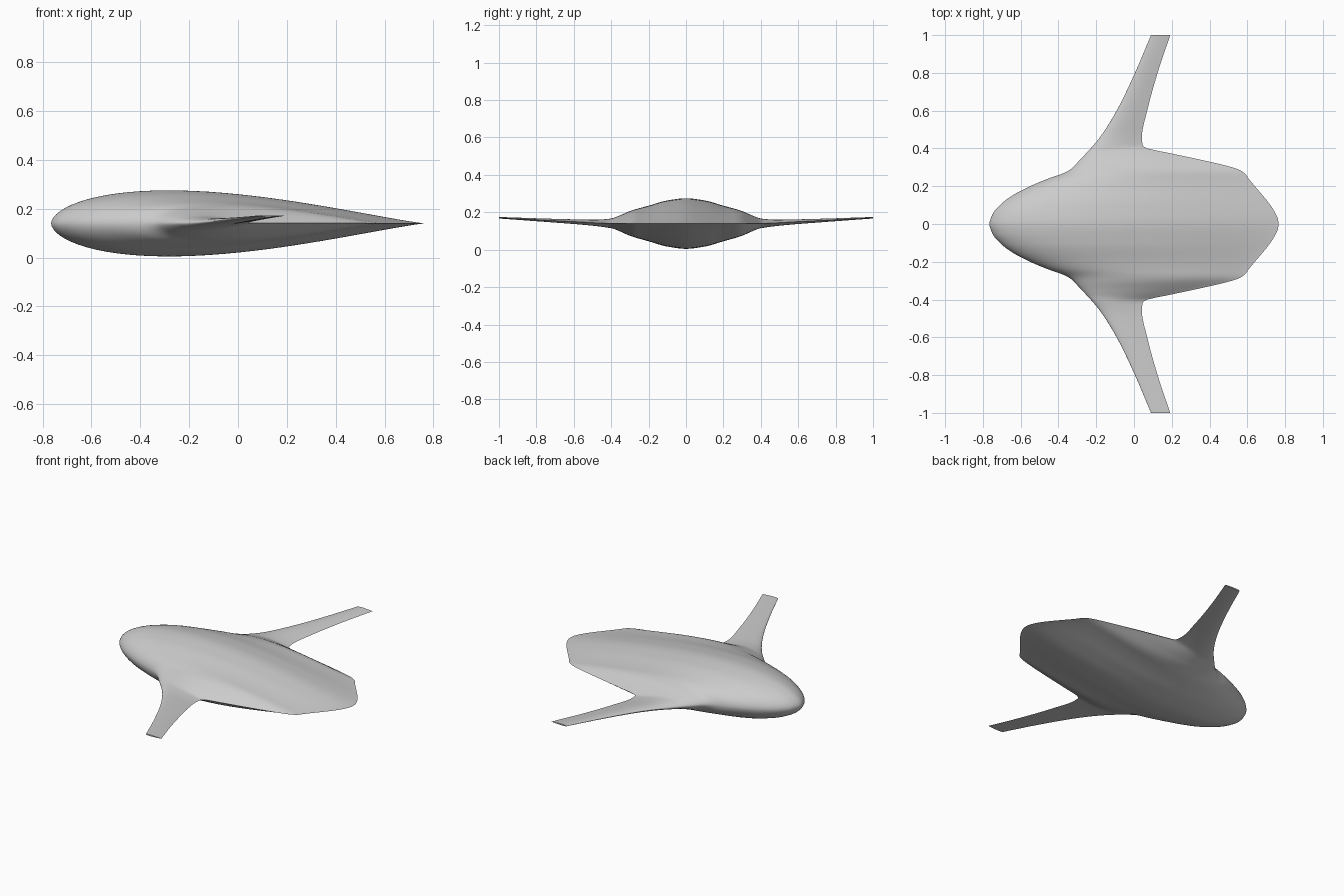
import bpy, bmesh, math

cube = bpy.data.objects.get("Cube")
if cube:
    bpy.data.objects.remove(cube, do_unlink=True)

# Outlines against span: leading edge, trailing edge, half thickness, chord height
LEADING = [(0, -.765), (.05, -.75), (.1, -.71), (.15, -.645), (.2, -.55), (.24, -.455),
           (.27, -.37), (.29, -.335), (.33, -.295), (.46, -.18), (.6, -.092), (.8, .005), (1, .09)]
TRAILING = [(0, .765), (.02, .763), (.06, .747), (.24, .607), (.27, .584), (.29, .55), (.3, .52),
            (.38, .165), (.395, .09), (.405, .058), (.42, .045), (.46, .042), (.6, .07), (.8, .125), (1, .192)]
HALF = [(0, .135), (.1, .123), (.2, .095), (.3, .066), (.35, .044), (.4, .026),
        (.5, .016), (.7, .01), (1, .004)]
HEIGHT = [(0, .14), (.4, .141), (.6, .15), (1, .171)]


def curve(points, y):
    """Smooth curve through the points that never overshoots."""
    slopes = [(b[1] - a[1]) / (b[0] - a[0]) for a, b in zip(points, points[1:])]

    def tangent(i):
        if i == 0:
            return 0
        if i == len(slopes):
            return slopes[-1]
        a, b = slopes[i - 1], slopes[i]
        return 2 * a * b / (a + b) if a * b > 0 else 0

    for i, (a, b) in enumerate(zip(points, points[1:])):
        if y <= b[0] + 1e-9:
            h = b[0] - a[0]
            u = (y - a[0]) / h
            s = u * u * (3 - 2 * u)
            return (a[1] * (1 - s) + b[1] * s
                    + h * u * (1 - u) ** 2 * tangent(i) - h * u * u * (1 - u) * tangent(i + 1))
    return points[-1][1]


def foil(t):
    """Relative half thickness along the chord, peaking at one third."""
    return t ** .55 * (1 - t) ** 1.2 / .336


paint = bpy.data.materials.new("light_grey")
paint.use_nodes = True
grey = (.6, .6, .6, 1)
paint.diffuse_color = grey
paint.node_tree.nodes["Principled BSDF"].inputs["Base Color"].default_value = grey

# Blended body and wing: one half lofted from nose line to wing tip
STEPS = 40
spans = [i * .01 for i in range(50)] + [.5 + i * .025 for i in range(21)]
chord = [(1 - math.cos(math.pi * i / STEPS)) / 2 for i in range(STEPS + 1)]
loop = [(t, 1) for t in chord] + [(t, -1) for t in chord[-2:0:-1]]

bm = bmesh.new()
rings = []
for y in spans:
    front, back = curve(LEADING, y), curve(TRAILING, y)
    half, mid = curve(HALF, y), curve(HEIGHT, y)
    rings.append([bm.verts.new((front + (back - front) * t, y, mid + side * half * foil(t)))
                  for t, side in loop])
for a, b in zip(rings, rings[1:]):
    for i in range(len(loop)):
        j = (i + 1) % len(loop)
        bm.faces.new((a[i], a[j], b[j], b[i]))
bm.faces.new(rings[-1])
bmesh.ops.recalc_face_normals(bm, faces=bm.faces)
# The open centre can mislead the normals, so check them on the tip
bm.faces.ensure_lookup_table()
bm.normal_update()
if bm.faces[-1].normal.y < 0:
    bmesh.ops.reverse_faces(bm, faces=bm.faces)

mesh = bpy.data.meshes.new("blended_wing_body")
bm.to_mesh(mesh)
bm.free()
mesh.materials.append(paint)
body = bpy.data.objects.new("blended_wing_body", mesh)
bpy.context.collection.objects.link(body)

# Other half
mirror = body.modifiers.new("mirror", 'MIRROR')
mirror.use_axis = (False, True, False)
mirror.use_clip = True

bpy.ops.object.select_all(action='DESELECT')
body.select_set(True)
bpy.context.view_layer.objects.active = body
bpy.ops.object.shade_smooth_by_angle(angle=math.radians(40))
